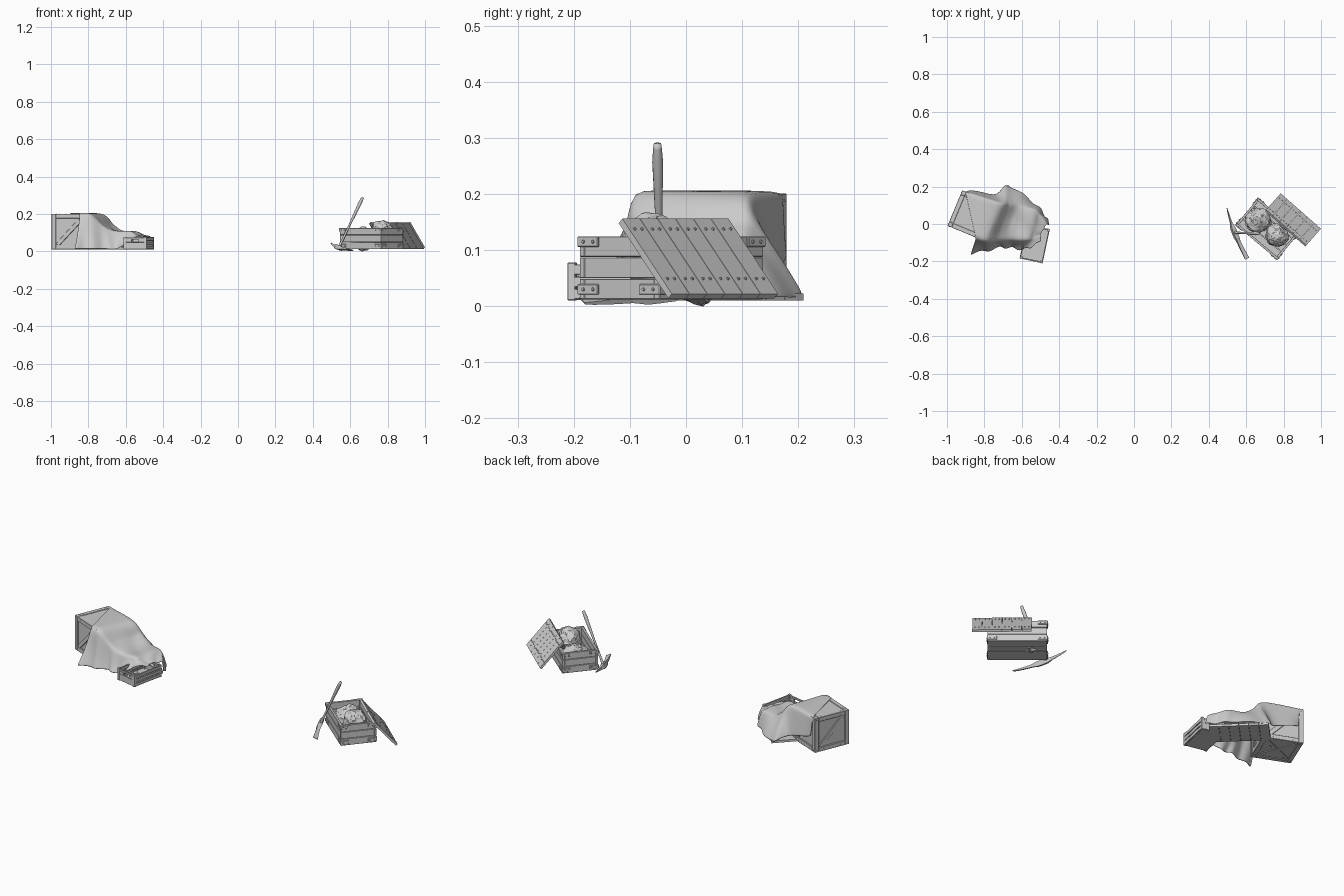
import bpy, bmesh, math, random
from mathutils import Matrix, Vector, noise

if "Cube" in bpy.data.objects:
    bpy.data.objects.remove(bpy.data.objects["Cube"])

random.seed(4)


def finish(bm, name, matrix=Matrix(), smooth=False, bevel=0):
    bmesh.ops.recalc_face_normals(bm, faces=bm.faces)
    me = bpy.data.meshes.new(name)
    bm.to_mesh(me)
    bm.free()
    ob = bpy.data.objects.new(name, me)
    bpy.context.collection.objects.link(ob)
    ob.matrix_world = matrix
    for p in me.polygons:
        p.use_smooth = smooth
    if bevel:
        m = ob.modifiers.new("bevel", 'BEVEL')
        m.width, m.segments = bevel, 1
    return ob


def box(bm, c, s, rot=Matrix()):
    m = Matrix.Translation(c) @ rot @ Matrix.Diagonal((*s, 1))
    bmesh.ops.create_cube(bm, size=1, matrix=m)


def nail(bm, c, normal, r=0.0038, h=0.004):
    q = Vector(normal).to_track_quat('Z', 'Y').to_matrix().to_4x4()
    bmesh.ops.create_cone(bm, cap_ends=True, segments=8, radius1=r, radius2=r * .7,
                          depth=h, matrix=Matrix.Translation(c) @ q)


def place(x, y, z, deg):
    return Matrix.Translation((x, y, z)) @ Matrix.Rotation(math.radians(deg), 4, 'Z')


def plank_lid(name, L, W, matrix, n=6):
    wood, nails = bmesh.new(), bmesh.new()
    w = L / n
    for i in range(n):
        x = -L / 2 + w * (i + .5)
        box(wood, (x, 0, 0), (w - .0012, W, .012))
        for y in (-.36 * W, .30 * W):
            for d in (-.2, .2):
                nail(nails, (x + d * w, y, .007), (0, 0, 1), .0032)
    finish(wood, name + "_planks", matrix)
    finish(nails, name + "_nails", matrix)


# large braced crate
S, T, B = .205, .190, .024
M = place(-.863, .046, .0105, -22.5)
bm, nails = bmesh.new(), bmesh.new()
box(bm, (0, 0, T / 2), (S - .014, S - .014, T - .006))
h = S / 2 - B / 2
for sx in (-1, 1):
    for sy in (-1, 1):
        box(bm, (sx * h, sy * h, T / 2), (B, B, T))
    for z in (B / 2, T - B / 2):
        box(bm, (sx * h, 0, z), (B, S - 2 * B, B))
        box(bm, (0, sx * h, z), (S - 2 * B, B, B))
for k in range(4):
    R = Matrix.Rotation(k * math.pi / 2, 4, 'Z')
    box(bm, R @ Vector((0, -S / 2 + .006, T / 2)), (.2, .009, .022),
        R @ Matrix.Rotation(-math.pi / 4, 4, 'Y'))
    for a in (-1, 1):
        for z in (B / 2, T - B / 2):
            for x in (a * h, a * .05):
                nail(nails, R @ Vector((x, -S / 2, z)), R @ Vector((0, -1, 0)), .0025, .003)
        nail(nails, R @ Vector((a * .06, -S / 2 + .012, T)), (0, 0, 1), .0025, .003)
for a in (-1, 1):
    box(bm, (0, 0, .004 + a * .0005), (.23, .022, .008), Matrix.Rotation(a * math.pi / 4, 4, 'Z'))
finish(bm, "large_crate", M, bevel=.0015)
finish(nails, "large_crate_nails", M)

# small open slatted crate with hand holes
W, L, H = .126, .188, .067
M = place(-.531, -.106, .0105, -12)
bm = bmesh.new()
box(bm, (0, 0, .004), (W - .01, L - .01, .006))
for sx in (-1, 1):
    for sy in (-1, 1):
        box(bm, (sx * (W / 2 - .007), sy * (L / 2 - .007), H / 2), (.014, .014, H))
    for z in (.011, .033, .055):
        box(bm, (sx * (W / 2 - .003), 0, z), (.006, L - .02, .018))
    y = sx * (L / 2 - .005)
    box(bm, (0, y, .02), (W - .02, .008, .036))
    box(bm, (0, y, .058), (W - .02, .008, .010))
    for a in (-1, 1):
        box(bm, (a * .036, y, .0455), (.034, .008, .016))
finish(bm, "small_crate", M, bevel=.001)

# loose lid lying under the cloth
plank_lid("loose_lid", .29, .15, place(-.622, .055, .0165, -44))

# draped cloth: each row holds front hem, front shoulder, back shoulder, back hem
rows = [
    ((-.875, -.158, .013), (-.845, -.077, .203), (-.902, .172, .203), (-.89, .176, .095)),
    ((-.79, -.145, .013), (-.792, -.094, .199), (-.722, .114, .199), (-.74, .165, .05)),
    ((-.71, -.125, .013), (-.725, -.088, .143), (-.665, .105, .145), (-.675, .207, .018)),
    ((-.65, -.13, .013), (-.66, -.085, .108), (-.615, .095, .108), (-.575, .145, .016)),
    ((-.585, -.135, .05), (-.575, -.085, .105), (-.535, .075, .104), (-.505, .085, .015)),
    ((-.535, -.115, .080), (-.54, -.075, .090), (-.50, .045, .088), (-.47, .035, .015)),
    ((-.495, -.085, .077), (-.50, -.055, .080), (-.468, .000, .077), (-.452, .000, .03)),
]
rows = [[Vector(p) for p in r] for r in rows]


def spline(pts, t):
    i = min(int(t), len(pts) - 2)
    f = t - i
    p = [pts[max(0, min(len(pts) - 1, i + k))] for k in (-1, 0, 1, 2)]
    return .5 * (2 * p[1] + (p[2] - p[0]) * f + (2 * p[0] - 5 * p[1] + 4 * p[2] - p[3]) * f * f
                 + (3 * p[1] - p[0] - 3 * p[2] + p[3]) * f ** 3)


bm = bmesh.new()
NS, SIDE, TOP = 54, 7, 8
grid = []
for s in range(NS + 1):
    t = s / NS * (len(rows) - 1)
    f, a, b, k = [spline([r[c] for r in rows], t) for c in range(4)]
    line = []
    for i in range(SIDE):
        u = i / SIDE
        p = f.lerp(a, u) + (a - b).normalized() * .007 * (1 - u) * math.sin(t * 5.5 + 1)
        p.z -= .02 * math.sin(u * math.pi) * (a.z - f.z) / .2
        line.append(p)
    for i in range(TOP + 1):
        u = i / TOP
        p = a.lerp(b, u)
        if t > 1:
            p.z -= .010 * math.sin(u * math.pi) * math.sin(min(1, (t - 1) / 2) * math.pi)
            p.z += .003 * math.sin(u * 9 + t * 2) * min(1, t - 1)
        line.append(p)
    for i in range(1, SIDE + 1):
        u = i / SIDE
        p = b.lerp(k, u) + (b - a).normalized() * .006 * u * math.sin(t * 5)
        p.z += .012 * math.sin(u * math.pi) * min(1, t / 2)
        line.append(p)
    grid.append([bm.verts.new(p) for p in line])
for r0, r1 in zip(grid, grid[1:]):
    for i in range(len(r0) - 1):
        bm.faces.new((r0[i], r0[i + 1], r1[i + 1], r1[i]))
cloth = finish(bm, "draped_cloth", smooth=True)
m = cloth.modifiers.new("thickness", 'SOLIDIFY')
m.thickness, m.offset = .003, 0
m = cloth.modifiers.new("soften", 'SUBSURF')
m.levels = m.render_levels = 1

# open ore crate: three planks a side, floor, corner straps with bolts
L, W, H = .288, .186, .113
M = place(.714, -.026, .012, -40)
bm, straps, bolts = bmesh.new(), bmesh.new(), bmesh.new()
for i in range(4):
    box(bm, (0, -W / 2 + W / 4 * (i + .5), .005), (L - .004, W / 4 - .002, .010))
for i in range(3):
    z = H / 3 * (i + .5)
    for a in (-1, 1):
        box(bm, (0, a * (W / 2 - .006), z), (L, .012, H / 3 - .0015))
        box(bm, (a * (L / 2 - .006), 0, z), (.012, W - .024, H / 3 - .0015))
for sx in (-1, 1):
    for sy in (-1, 1):
        for z in (.018, H - .010):
            box(straps, (sx * (L / 2 - .021), sy * (W / 2 + .001), z), (.048, .005, .019))
            box(straps, (sx * (L / 2 + .001), sy * (W / 2 - .021), z), (.005, .048, .019))
            for d in (.012, .034):
                nail(bolts, (sx * (L / 2 - d), sy * (W / 2 + .004), z), (0, sy, 0))
                nail(bolts, (sx * (L / 2 + .004), sy * (W / 2 - d), z), (sx, 0, 0))
finish(bm, "ore_crate", M, bevel=.001)
finish(straps, "ore_crate_straps", M, bevel=.0015)
finish(bolts, "ore_crate_bolts", M)

# craggy faceted ore boulders
for i, (c, r) in enumerate([((.668, .022, .069), (.074, .072, .068)),
                            ((.765, -.062, .102), (.066, .068, .064))]):
    planes = [(Vector([random.gauss(0, 1) for _ in range(3)]).normalized(),
               random.uniform(.80, .98)) for _ in range(45)]
    bm = bmesh.new()
    bmesh.ops.create_icosphere(bm, subdivisions=4, radius=1)
    for v in bm.verts:
        d = v.co.normalized()
        rad = min([1.02] + [q / n.dot(d) for n, q in planes if n.dot(d) > .3])
        rad *= .99 + .09 * max(-.5, noise.noise(d * 5 + Vector((i * 7, 0, 0))))
        v.co = Vector(d[k] * rad * r[k] for k in range(3)) + Vector(c)
    finish(bm, "ore_boulder_%d" % (i + 1))

# lid leaning against the ore crate
X = Vector((.205, -.18, 0)).normalized()
Y = Vector((.078, .089, -.135)).normalized()
Z = X.cross(Y).normalized()
if Z.z < 0:
    X, Z = -X, -Z
M = Matrix((X, Y, Z)).transposed().to_4x4()
M.translation = (.850, .022, .085)
plank_lid("leaning_lid", .288, .178, M)

# pickaxe handle
a, b = Vector((.537, -.046, .016)), Vector((.667, -.051, .289))
q = (b - a).to_track_quat('Z', 'Y').to_matrix().to_4x4()
prof = [(0, .008), (.05, .0085), (.12, .006), (.45, .0055), (.7, .008), (.88, .0098),
        (.97, .0078), (1, .0068)]
bm = bmesh.new()
rings = []
for t, r in prof:
    rings.append([bm.verts.new(a.lerp(b, t) + q.to_3x3() @ Vector(
        (r * math.cos(k * math.pi / 6), r * math.sin(k * math.pi / 6), 0))) for k in range(12)])
for r0, r1 in zip(rings, rings[1:]):
    for k in range(12):
        bm.faces.new((r0[k], r0[(k + 1) % 12], r1[(k + 1) % 12], r1[k]))
for r in (rings[0], rings[-1]):
    bm.faces.new(r)
finish(bm, "pickaxe_handle", smooth=True)

# pickaxe head: curved bar, point at one end and chisel at the other
tipf, mid, tipb = Vector((.605, -.185, .010)), Vector((.541, -.047, .027)), Vector((.497, .085, .045))
up = (b - a).normalized()
side = up.cross(tipf - tipb).normalized()
bm = bmesh.new()
rings = []
for i in range(13):
    t = i / 12
    p = spline([tipf, mid, tipb], t * 2)
    p -= up * .007 * (1 - (2 * t - 1) ** 2)
    e = abs(2 * t - 1)
    wide = (.007 + .006 * e) if t < .5 else .007 * (1 - .85 * e)
    tall = .009 * (1 - .8 * e)
    if i in (5, 6, 7):
        wide, tall = .011, .012
    rings.append([bm.verts.new(p + side * x * wide + up * z * tall)
                  for x, z in ((-1, -1), (1, -1), (1, 1), (-1, 1))])
for r0, r1 in zip(rings, rings[1:]):
    for k in range(4):
        bm.faces.new((r0[k], r0[(k + 1) % 4], r1[(k + 1) % 4], r1[k]))
for r in (rings[0], rings[-1]):
    bm.faces.new(r)
finish(bm, "pickaxe_head")
